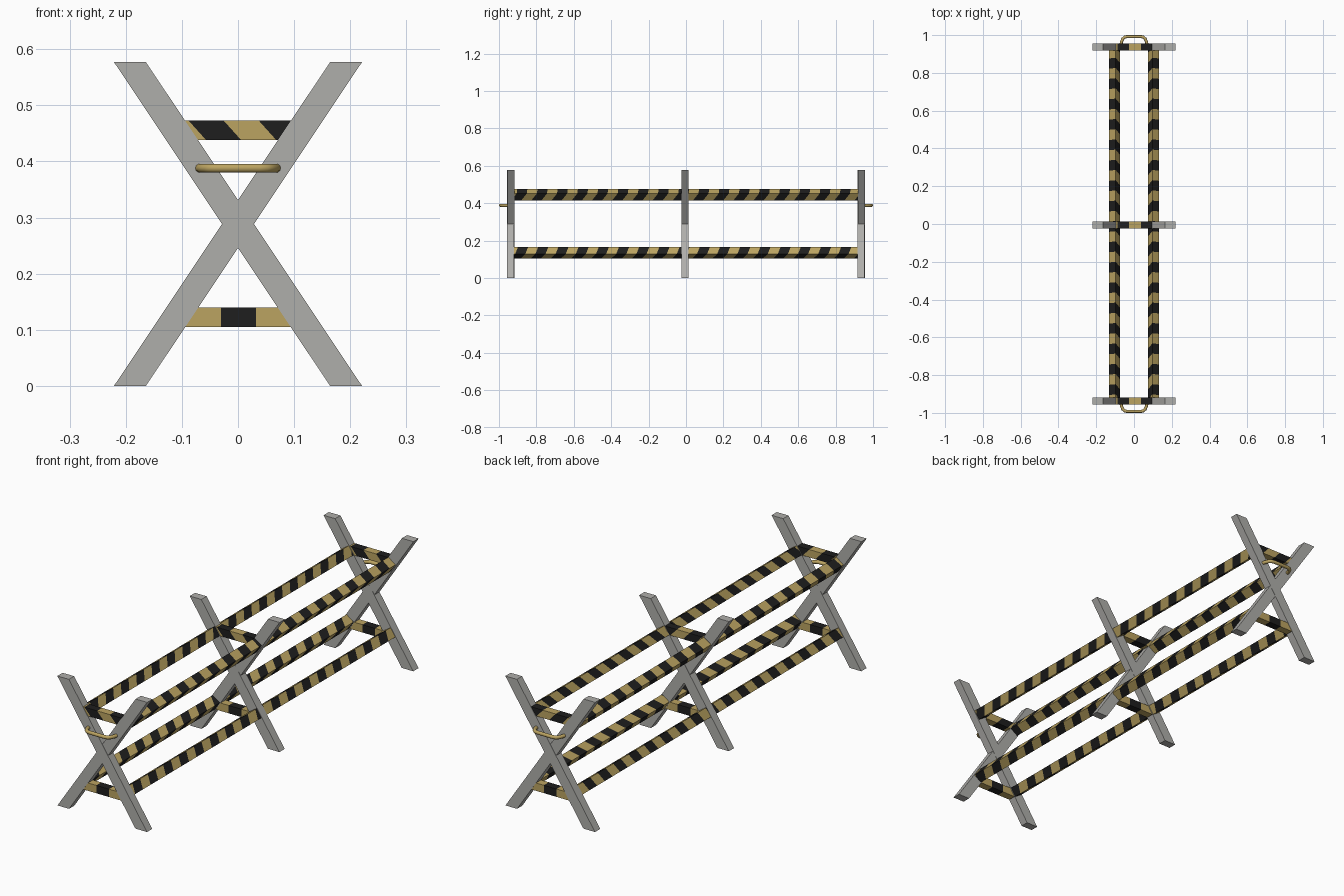
import bpy, bmesh, math
from mathutils import Vector

if "Cube" in bpy.data.objects:
    bpy.data.objects.remove(bpy.data.objects["Cube"])

H = 0.577            # frame height
RUN = 0.385          # sideways travel of a leg over its height
HALF = 0.0285        # half the horizontal width of a leg
FRAMES = (-0.937, -0.005, 0.937)


def material(name, rgb):
    m = bpy.data.materials.new(name)
    m.diffuse_color = (*rgb, 1)
    m.use_nodes = True
    m.node_tree.nodes["Principled BSDF"].inputs["Base Color"].default_value = m.diffuse_color
    return m


GREY = material("grey_wood", (0.43, 0.425, 0.405))
GOLD = material("gold_paint", (0.50, 0.37, 0.12))
BLACK = material("black_paint", (0.013, 0.013, 0.013))


def prism(bm, profile, y0, y1):
    """Extrude an x-z profile from y0 to y1."""
    face = bm.faces.new([bm.verts.new((x, y0, z)) for x, z in profile])
    new = bmesh.ops.extrude_face_region(bm, geom=[face])["geom"]
    bmesh.ops.translate(bm, vec=(0, y1 - y0, 0),
                        verts=[g for g in new if isinstance(g, bmesh.types.BMVert)])
    bmesh.ops.recalc_face_normals(bm, faces=bm.faces[:])


def finish(bm, name, mats):
    me = bpy.data.meshes.new(name)
    bm.to_mesh(me)
    bm.free()
    for m in mats:
        me.materials.append(m)
    ob = bpy.data.objects.new(name, me)
    bpy.context.collection.objects.link(ob)
    return ob


def stripe(bm, origin, normal, period, phase):
    """Cut slanted bands along the normal and colour them alternately."""
    n = Vector(normal)
    o = Vector(origin)
    half = period / 2
    ds = [(v.co - o).dot(n) - phase for v in bm.verts]
    for i in range(math.floor(min(ds) / half), math.ceil(max(ds) / half) + 1):
        co = o + n * ((i * half + phase) / n.length_squared)
        bmesh.ops.bisect_plane(bm, geom=bm.verts[:] + bm.edges[:] + bm.faces[:],
                               plane_co=co, plane_no=n)
    for f in bm.faces:
        d = (f.calc_center_median() - o).dot(n) - phase
        f.material_index = math.floor(d / half) % 2


# Crossed legs of the three frames
for i, y in enumerate(FRAMES):
    for s in (-1, 1):
        bm = bmesh.new()
        a = s * RUN / 2
        prism(bm, [(-a - HALF, 0), (-a + HALF, 0), (a + HALF, H), (a - HALF, H)],
              y - 0.0185 + s * 0.0005, y + 0.0185 + s * 0.0005)
        finish(bm, f"leg_{i}_{'right' if s > 0 else 'left'}", [GREY])

# Long striped rails, square section turned to follow the legs
ang = math.atan2(H, RUN)
for level, z in (("lower", 0.135), ("upper", 0.445)):
    for s in (-1, 1):
        x = s * 0.103
        lean = ang if s * (z - H / 2) > 0 else -ang
        r = 0.0215 * math.sqrt(2)
        prof = [(x + r * math.cos(lean + math.pi / 4 + k * math.pi / 2),
                 z + r * math.sin(lean + math.pi / 4 + k * math.pi / 2)) for k in range(4)]
        bm = bmesh.new()
        prism(bm, prof, -0.935, 0.935)
        stripe(bm, (x, 0, z), (-0.3 * s, 1, -0.6), 0.108, 0)
        finish(bm, f"{level}_rail_{'right' if s > 0 else 'left'}", [GOLD, BLACK])

# Short striped crossbars between the legs
for i, y in enumerate(FRAMES):
    for level, z0, wide, narrow, phase, slope in (
            ("lower", 0.105, (0.097, 0.073), None, -0.03, 0.0),
            ("upper", 0.438, (0.073, 0.097), None, 0.055, 0.9)):
        b, t = wide
        bm = bmesh.new()
        prism(bm, [(-b, z0), (b, z0), (t, z0 + 0.035), (-t, z0 + 0.035)],
              y - 0.0175, y + 0.0175)
        stripe(bm, (0, y, z0 + 0.0175), (1, 0, slope), 0.125,
               phase - 0.0625 if level == "lower" else -0.01)
        finish(bm, f"{level}_crossbar_{i}", [GOLD, BLACK])

# Bent rod handles on both ends
for s in (-1, 1):
    cu = bpy.data.curves.new("handle", "CURVE")
    cu.dimensions = "3D"
    cu.bevel_depth = 0.008
    cu.bevel_resolution = 3
    cu.use_fill_caps = True
    side = [(0.070, 0.945), (0.066, 0.965), (0.059, 0.981), (0.050, 0.989), (0.038, 0.992)]
    pts = [(-x, y) for x, y in side] + side[::-1]
    sp = cu.splines.new("POLY")
    sp.points.add(len(pts) - 1)
    for p, (x, y) in zip(sp.points, pts):
        p.co = (x, s * y, 0.388, 1)
    cu.materials.append(GOLD)
    ob = bpy.data.objects.new("front_handle" if s < 0 else "back_handle", cu)
    bpy.context.collection.objects.link(ob)
    bpy.ops.object.select_all(action="DESELECT")
    ob.select_set(True)
    bpy.context.view_layer.objects.active = ob
    bpy.ops.object.convert(target="MESH")
    bpy.ops.object.shade_smooth_by_angle(angle=math.radians(50))
